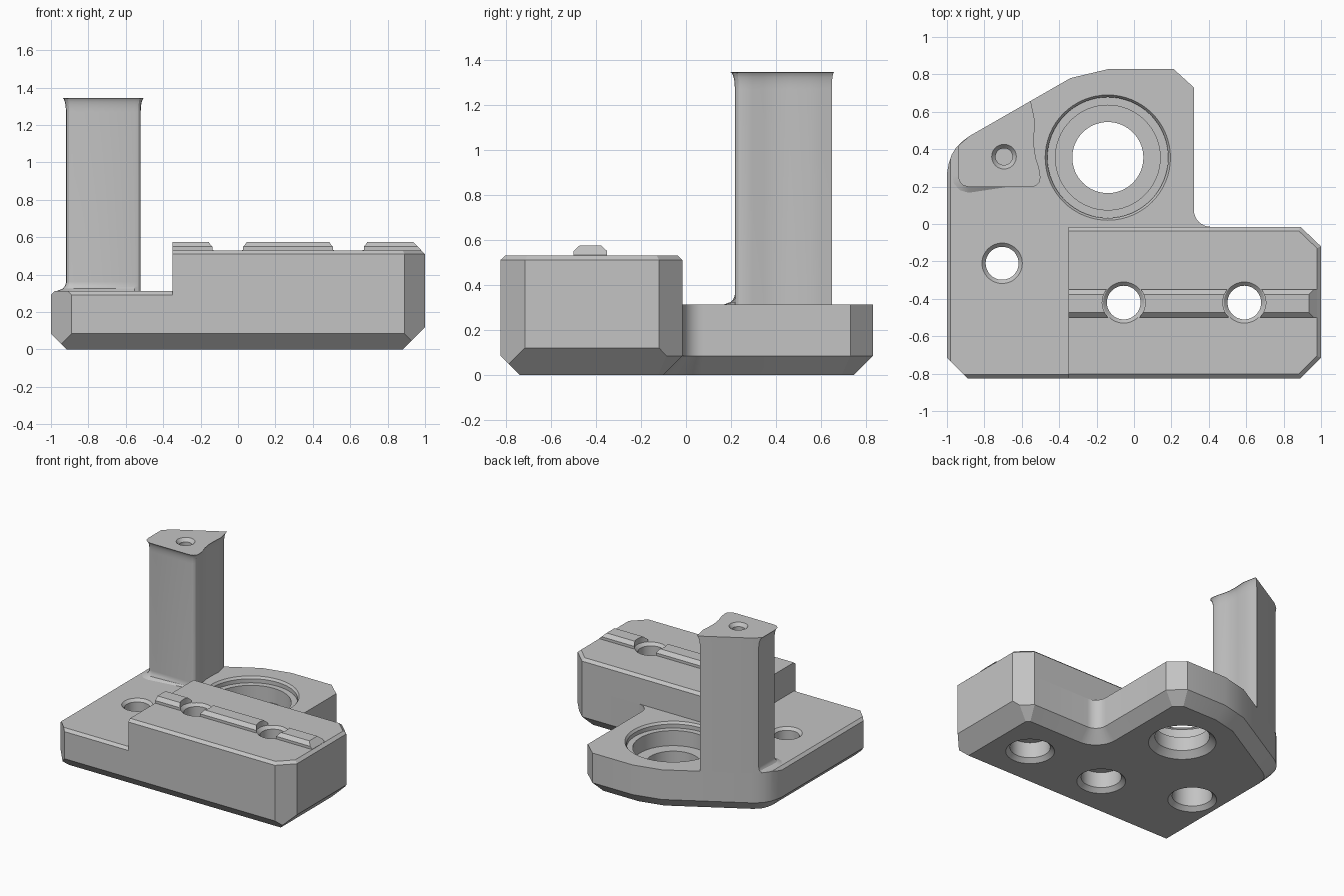
import bpy, bmesh, math
from mathutils import Vector

cube = bpy.data.objects.get("Cube")
if cube:
    bpy.data.objects.remove(cube, do_unlink=True)

grey = bpy.data.materials.new("plain grey")
grey.use_nodes = True
grey.diffuse_color = (0.55, 0.55, 0.55, 1)
grey.node_tree.nodes["Principled BSDF"].inputs["Base Color"].default_value = grey.diffuse_color


def inset(points, d):
    """Move every side of a counter-clockwise outline inwards by d."""
    out = []
    for i, p in enumerate(points):
        a, b, c = Vector(points[i - 1]), Vector(p), Vector(points[(i + 1) % len(points)])
        e, f = (b - a).normalized(), (c - b).normalized()
        n, m = Vector((-e.y, e.x)), Vector((-f.y, f.x))
        out.append(tuple(b + (n + m) * d / (1 + n.dot(m))))
    return out


def loft(name, rings, cuts=()):
    """Skin closed rings of 3D points, cap the ends, trim with planes."""
    bm = bmesh.new()
    rows = [[bm.verts.new(p) for p in ring] for ring in rings]
    for low, high in zip(rows, rows[1:]):
        for i in range(len(low)):
            j = (i + 1) % len(low)
            bm.faces.new((low[i], low[j], high[j], high[i]))
    bm.faces.new(rows[0][::-1])
    bm.faces.new(rows[-1])
    for co, no in cuts:
        res = bmesh.ops.bisect_plane(bm, geom=bm.verts[:] + bm.edges[:] + bm.faces[:],
                                     plane_co=co, plane_no=no, clear_outer=True)
        edges = [g for g in res["geom_cut"] if isinstance(g, bmesh.types.BMEdge)]
        bmesh.ops.holes_fill(bm, edges=edges)
    bmesh.ops.recalc_face_normals(bm, faces=bm.faces[:])
    mesh = bpy.data.meshes.new(name)
    bm.to_mesh(mesh)
    bm.free()
    mesh.materials.append(grey)
    ob = bpy.data.objects.new(name, mesh)
    bpy.context.collection.objects.link(ob)
    return ob


def layers(name, outline, steps, cuts=()):
    """Stack insets of one outline; steps are (height, inset)."""
    return loft(name, [[(x, y, z) for x, y in inset(outline, d)] for z, d in steps], cuts)


def bar(name, profile, x0, x1, cuts=()):
    return loft(name, [[(x, y, z) for y, z in profile] for x in (x0, x1)], cuts)


def bore(name, x, y, profile, sides=48):
    """Turned cutter from (radius, height) pairs."""
    turn = [math.tau * i / sides for i in range(sides)]
    ob = loft(name, [[(x + r * math.cos(a), y + r * math.sin(a), z) for a in turn]
                     for r, z in profile])
    ob.hide_render = True
    return ob


def carve(ob, cutters):
    for c in cutters:
        m = ob.modifiers.new(c.name, "BOOLEAN")
        m.operation, m.solver, m.object = "DIFFERENCE", "EXACT", c
    mesh = bpy.data.meshes.new_from_object(
        ob.evaluated_get(bpy.context.evaluated_depsgraph_get()))
    ob.modifiers.clear()
    ob.data = mesh


# Base plate with chamfered underside
fillet = [(0.41 - 0.09 * math.sin(t), 0.075 - 0.09 * math.cos(t))
          for t in [math.pi / 2 * i / 8 for i in range(9)]]
rounded = [(-0.88, 0.47), (-0.92, 0.44), (-0.95, 0.41), (-0.975, 0.37), (-0.99, 0.325), (-1, 0.27)]
plate_outline = ([(-1, -0.825), (1, -0.825), (1, -0.12), (0.89, -0.015)] + fillet
                 + [(0.32, 0.73), (0.21, 0.83), (-0.13, 0.83), (-0.34, 0.78)] + rounded)
plate = layers("base_plate", plate_outline, [(0, 0.085), (0.085, 0), (0.312, 0)], [
    ((0.88, 0, 0), (1, 0, -1)),
    ((-1, -0.715, 0), (-1, -1, 0)),
    ((1, -0.715, 0), (1, -1, 0)),
    ((-1, 0, 0.292), (-1, 0, 1)),
])

# Raised block, open flat face on its inner end
block_outline = [(-0.6, -0.825), (0.89, -0.825), (1, -0.715), (1, -0.12), (0.89, -0.015), (-0.6, -0.015)]
block = layers("raised_block", block_outline, [(0.312, 0), (0.51, 0), (0.53, 0.022)],
               [((-0.35, 0, 0), (-1, 0, 0))])

# Locating rail on the block
rail_profile = [(-0.5, 0.53), (-0.35, 0.53), (-0.35, 0.55), (-0.377, 0.575), (-0.473, 0.575), (-0.5, 0.55)]
rail = bar("locating_rail", rail_profile, -0.35, 0.978, [((0.935, 0, 0.575), (1, 0, 1))])

# Pillar with flared top and a fillet at the base corner
pillar_outline = [(-0.94, 0.26), (-0.935, 0.23), (-0.915, 0.207), (-0.88, 0.197), (-0.55, 0.197),
                  (-0.522, 0.205), (-0.504, 0.225), (-0.5, 0.25), (-0.508, 0.3), (-0.524, 0.35),
                  (-0.533, 0.4), (-0.535, 0.46), (-0.53, 0.55), (-0.54, 0.6), (-0.57, 0.74), (-0.94, 0.52)]


def pillar_ring(z, d, foot=0):
    ring = []
    for (x, y), (ox, oy) in zip(inset(pillar_outline, d), inset(pillar_outline, d - foot)):
        corner = x < -0.85 and y < 0.3
        ring.append((ox, oy, z) if corner else (x, y, z))
    return ring


quarter = [math.pi / 2 * i / 6 for i in range(7)]
foot = [pillar_ring(0.312 + 0.05 * math.sin(t), 0.02, 0.05 * (1 - math.sin(math.acos(1 - math.sin(t)))))
        for t in quarter]
flare = [pillar_ring(1.27 + 0.075 * math.sin(t), 0.02 * math.cos(t)) for t in quarter]
pillar = loft("pillar", foot + flare, [
    ((-0.88, 0.47, 0), (-0.31, 0.54, 0)),
    ((-0.95, 0.41, 0), (-0.06, 0.07, 0)),
])

# Bores
screw = [(0.17, -0.1), (0.17, 0), (0.14, 0.03), (0.14, 0.15), (0.09, 0.15),
         (0.09, 0.51), (0.11, 0.53), (0.115, 0.531), (0.115, 0.7)]
block_bores = [bore("block_bore_cutter", x, -0.42, screw) for x in (-0.055, 0.59)]
side_bore = bore("side_bore_cutter", -0.705, -0.21,
                 [(0.17, -0.1), (0.17, 0), (0.14, 0.03), (0.14, 0.22), (0.088, 0.22),
                  (0.088, 0.292), (0.108, 0.312), (0.108, 0.4)])
main_bore = bore("main_bore_cutter", -0.14, 0.355,
                 [(0.235, -0.1), (0.235, 0), (0.19, 0.045), (0.19, 0.15), (0.28, 0.15),
                  (0.28, 0.265), (0.323, 0.265), (0.323, 0.295), (0.335, 0.312), (0.335, 0.4)], 64)
pillar_bore = bore("pillar_bore_cutter", -0.695, 0.36,
                   [(0.045, 1.1), (0.045, 1.32), (0.066, 1.345), (0.066, 1.5)], 32)

# Edge break along the exposed front of the plate
edge_break = bar("front_edge_cutter", [(-0.9, 0.217), (-0.8, 0.317), (-0.9, 0.417)], -1.2, -0.35)

carve(plate, block_bores + [side_bore, main_bore, edge_break])
carve(block, block_bores)
carve(rail, block_bores)
carve(pillar, [pillar_bore])
for c in block_bores + [side_bore, main_bore, pillar_bore, edge_break]:
    bpy.data.objects.remove(c, do_unlink=True)

# Smooth curved walls, crisp edges
bpy.ops.object.select_all(action="DESELECT")
for ob in (plate, block, rail, pillar):
    ob.select_set(True)
bpy.context.view_layer.objects.active = plate
bpy.ops.object.shade_smooth_by_angle(angle=math.radians(22))
